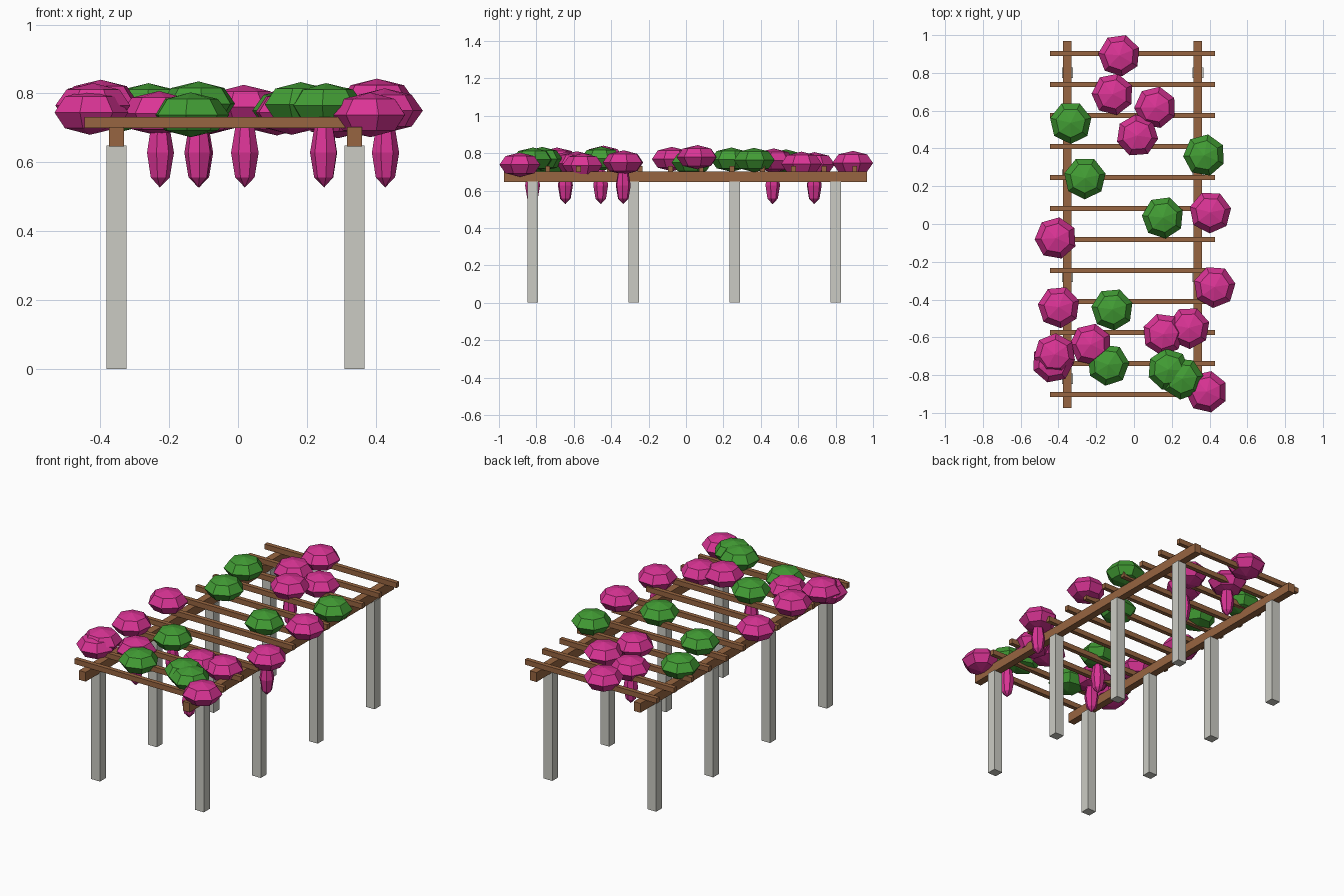
import bpy, bmesh, math, random
from mathutils import Matrix

if "Cube" in bpy.data.objects:
    bpy.data.objects.remove(bpy.data.objects["Cube"])

random.seed(4)


def material(name, rgb):
    m = bpy.data.materials.new(name)
    m.diffuse_color = (*rgb, 1)
    m.use_nodes = True
    m.node_tree.nodes["Principled BSDF"].inputs["Base Color"].default_value = m.diffuse_color
    return m


STONE = material("pale stone", (0.60, 0.60, 0.55))
WOOD = material("brown wood", (0.31, 0.13, 0.052))
GREEN = material("leaf green", (0.055, 0.34, 0.035))
PINK = material("blossom pink", (0.70, 0.034, 0.30))


def finish(name, bm, mat):
    me = bpy.data.meshes.new(name)
    bm.to_mesh(me)
    bm.free()
    me.materials.append(mat)
    ob = bpy.data.objects.new(name, me)
    bpy.context.collection.objects.link(ob)
    return ob


def box(name, x, y, z, mat):
    """Box from (min, max) ranges."""
    bm = bmesh.new()
    size = [r[1] - r[0] for r in (x, y, z)]
    mid = [(r[1] + r[0]) / 2 for r in (x, y, z)]
    bmesh.ops.create_cube(bm, size=1, matrix=Matrix.Translation(mid) @ Matrix.Diagonal((*size, 1)))
    return finish(name, bm, mat)


def blob(name, pos, radius, height, mat, segments=7):
    """Faceted low-poly ellipsoid with a random turn."""
    bm = bmesh.new()
    turn = Matrix.Rotation(random.uniform(0, math.tau), 4, 'Z')
    bmesh.ops.create_uvsphere(
        bm, u_segments=segments, v_segments=4, radius=1,
        matrix=Matrix.Translation(pos) @ turn @ Matrix.Diagonal((radius, radius, height, 1)))
    return finish(name, bm, mat)


# Two rows of posts, each carrying a long beam
for side, x in (("left", -0.353), ("right", 0.338)):
    for i in range(4):
        y = -0.82 + 0.54 * i
        box(f"{side}_post_{i + 1}", (x - 0.029, x + 0.029), (y - 0.028, y + 0.028), (0, 0.649), STONE)
    box(f"{side}_beam", (x - 0.022, x + 0.022), (-0.973, 0.968), (0.646, 0.702), WOOD)

# Cross slats
for i in range(12):
    y = -0.903 + 0.1641 * i
    box(f"cross_slat_{i + 1}", (-0.446, 0.43), (y - 0.013, y + 0.013), (0.70, 0.731), WOOD)

# Blossom clumps on top: x, y, centre height
pinks = [(-0.078, 0.893, 0.747), (-0.113, 0.687, 0.74), (0.113, 0.617, 0.743),
         (0.017, 0.468, 0.76), (0.404, 0.062, 0.778), (-0.414, -0.075, 0.768),
         (0.426, -0.333, 0.75), (-0.398, -0.44, 0.775), (0.156, -0.583, 0.745),
         (0.290, -0.55, 0.735), (-0.229, -0.638, 0.742), (-0.42, -0.69, 0.765),
         (-0.43, -0.73, 0.745), (0.384, -0.888, 0.738)]
for i, p in enumerate(pinks):
    blob(f"blossom_clump_{i + 1}", p, 0.112, 0.065, PINK)

# Leaf clumps on top
greens = [(-0.335, 0.536, 0.755), (-0.26, 0.243, 0.765), (0.372, 0.364, 0.763),
          (0.153, 0.034, 0.75), (-0.115, -0.452, 0.77), (-0.137, -0.745, 0.738),
          (0.182, -0.77, 0.768), (0.256, -0.818, 0.765)]
for i, p in enumerate(greens):
    blob(f"leaf_clump_{i + 1}", p, 0.112, 0.065, GREEN)

# Hanging flower clusters
hanging = [(-0.113, 0.685), (0.02, 0.462), (0.427, -0.336),
           (-0.115, -0.455), (-0.227, -0.645), (0.25, -0.82)]
for i, (x, y) in enumerate(hanging):
    blob(f"hanging_flowers_{i + 1}", (x, y, 0.628), 0.041, 0.101, PINK)
